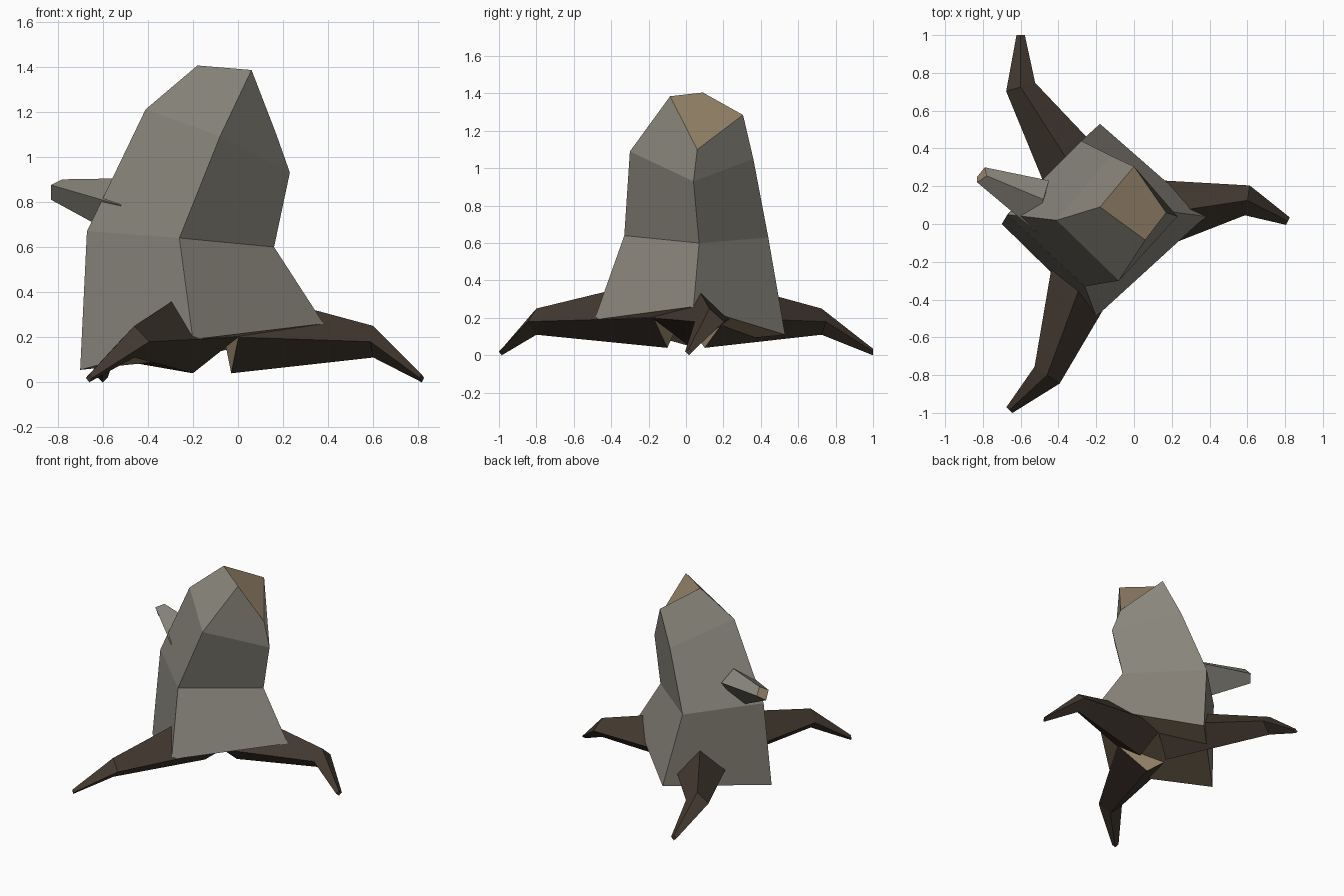
import bpy
import bmesh
from mathutils import Vector

default_cube = bpy.data.objects.get("Cube")
if default_cube:
    bpy.data.objects.remove(default_cube, do_unlink=True)


def make_material(name, colour):
    material = bpy.data.materials.new(name)
    material.use_nodes = True
    rgba = (*colour, 1.0)
    material.diffuse_color = rgba
    shader = material.node_tree.nodes["Principled BSDF"]
    shader.inputs["Base Color"].default_value = rgba
    shader.inputs["Roughness"].default_value = 0.9
    return material


bark = make_material("grey bark", (0.25, 0.235, 0.2))
wood = make_material("cut wood", (0.33, 0.25, 0.155))
root_bark = make_material("dark root bark", (0.055, 0.04, 0.029))


def loft(name, sections, side, start_cap, end_cap):
    """Skin a list of equal-sized sections, with a coloured cap on each end."""
    bm = bmesh.new()
    rings = [[bm.verts.new(point) for point in section] for section in sections]
    for lower, upper in zip(rings, rings[1:]):
        count = len(lower)
        for i in range(count):
            j = (i + 1) % count
            bm.faces.new((lower[i], lower[j], upper[j], upper[i]))
    materials = list(dict.fromkeys((side, start_cap, end_cap)))
    first = bm.faces.new(list(reversed(rings[0])))
    first.material_index = materials.index(start_cap)
    last = bm.faces.new(rings[-1])
    last.material_index = materials.index(end_cap)
    bmesh.ops.recalc_face_normals(bm, faces=bm.faces[:])
    mesh = bpy.data.meshes.new(name)
    bm.to_mesh(mesh)
    bm.free()
    for material in materials:
        mesh.materials.append(material)
    part = bpy.data.objects.new(name, mesh)
    bpy.context.collection.objects.link(part)
    return part


# Leaning four-sided trunk; each ring runs right, front, left, back
trunk_rings = [
    [(-0.7, 0, 0.055), (-0.2, -0.49, 0.19), (0.38, 0.04, 0.26), (-0.18, 0.53, 0.11)],
    [(-0.67, 0.05, 0.67), (-0.26, -0.33, 0.64), (0.16, 0.07, 0.6), (-0.28, 0.44, 0.63)],
    [(-0.41, 0.02, 1.21), (-0.08, -0.3, 1.09), (0.23, 0.04, 0.93), (-0.12, 0.36, 1.05)],
    [(-0.18, 0.09, 1.405), (0.06, -0.085, 1.385), (0.17, 0.06, 1.1), (0, 0.305, 1.285)],
]
loft("trunk", trunk_rings, bark, wood, wood)

# Broken branch stub; each ring runs top, back, bottom, front
branch_rings = [
    [(-0.48, 0.13, 0.905), (-0.45, 0.23, 0.83), (-0.5, 0.1, 0.63), (-0.52, -0.04, 0.785)],
    [(-0.78, 0.255, 0.9), (-0.79, 0.3, 0.85), (-0.83, 0.25, 0.81), (-0.83, 0.22, 0.875)],
]
loft("branch_stub", branch_rings, bark, bark, wood)


def root(name, path):
    """Diamond-section root that tapers and bends down along a ground path."""
    profile = [(0.215, 0.42, 0.2, 0.04), (0.08, 0.25, 0.18, 0.11), (0.022, 0.035, 0.02, 0)]
    points = [Vector((x, y, 0)) for x, y in path]
    steps = [(b - a).normalized() for a, b in zip(points, points[1:])]
    headings = [steps[0], (steps[0] + steps[1]).normalized(), steps[1]]
    up = Vector((0, 0, 1))
    sections = []
    for point, heading, (width, top, middle, bottom) in zip(points, headings, profile):
        sideways = heading.cross(up) * width
        sections.append([
            point + up * top,
            point + sideways + up * middle,
            point + up * bottom,
            point - sideways + up * middle,
        ])
    return loft(name, sections, root_bark, wood, root_bark)


# Three spreading roots
root("left_root", [(-0.03, 0.03), (0.6, 0.125), (0.815, 0.015)])
root("back_root", [(-0.2, 0.1), (-0.6, 0.725), (-0.6, 1.0)])
root("front_root", [(-0.2, -0.1), (-0.46, -0.8), (-0.66, -0.985)])
